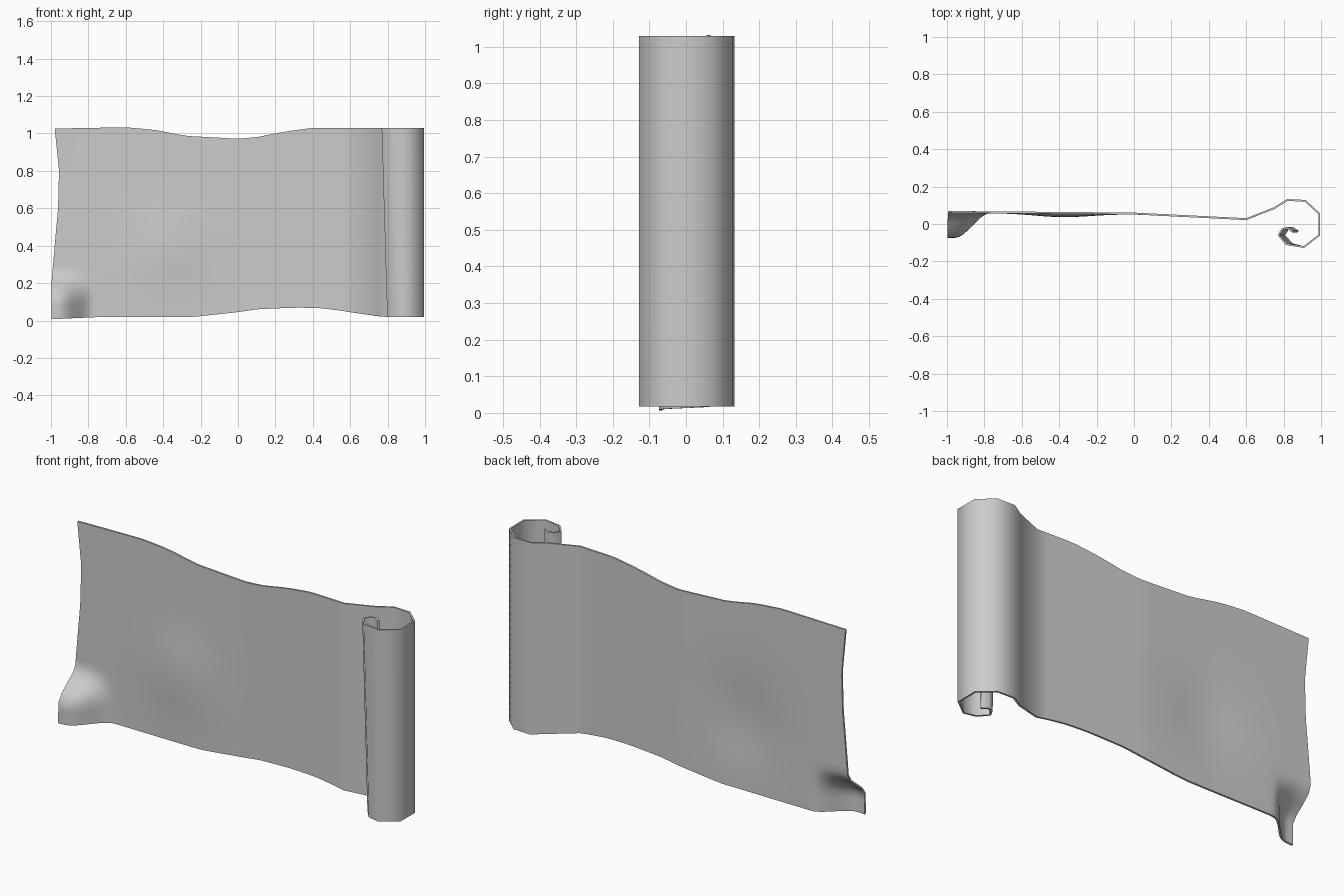
import bpy, math

if "Cube" in bpy.data.objects:
    bpy.data.objects.remove(bpy.data.objects["Cube"])


def interp(pts, v):
    """Smooth interpolation through (position, value) pairs."""
    if v <= pts[0][0]:
        return pts[0][1]
    for (a, fa), (b, fb) in zip(pts, pts[1:]):
        if v <= b:
            return fa + (fb - fa) * (v - a) / (b - a)
    return pts[-1][1]


def smooth(v):
    v = max(0.0, min(1.0, v))
    return v * v * (3 - 2 * v)


# Edge curves of the sheet: top and bottom heights along x, left outline along z
TOP = [(-1, 1.026), (-0.6, 1.033), (-0.45, 1.02), (-0.28, 0.987), (0, 0.972),
       (0.1, 0.98), (0.25, 1.01), (0.4, 1.03), (1, 1.03)]
BOTTOM = [(-1, 0.006), (-0.75, 0.018), (-0.25, 0.018), (0, 0.045), (0.1, 0.06),
          (0.3, 0.069), (0.43, 0.067), (0.55, 0.053), (0.7, 0.028), (0.8, 0.018)]
LEFT = [(0, -0.998), (0.2, -0.997), (0.4, -0.98), (0.6, -0.962), (0.8, -0.957), (1.03, -0.98)]

# Plan profile: nearly flat sheet, then the faceted roll and its inner lip
FLAT = [(-0.98, 0.064), (-0.7, 0.062), (0, 0.056), (0.6, 0.026)]
ROLL = [(0.75, 0.085), (0.82, 0.128), (0.915, 0.124), (0.99, 0.055), (0.99, -0.06), (0.908, -0.123)]
LIP = [(0.815, -0.108), (0.773, -0.06), (0.793, -0.027), (0.818, -0.021), (0.848, -0.04)]

left_xs = [-0.98 + 0.28 * i / 14 for i in range(14)]
flat_xs = left_xs + [-0.7 + 1.3 * i / 24 for i in range(25)]
profile = [(x, interp(FLAT, x)) for x in flat_xs] + ROLL + LIP
lip_start = len(profile) - len(LIP)
ROWS = 28

verts, faces = [], []
for c, (px, py) in enumerate(profile):
    for r in range(ROWS + 1):
        t = r / ROWS
        in_roll = c >= len(flat_xs)
        lo = 0.018 if px > 0.8 or c >= lip_start else interp(BOTTOM, px)
        hi = 1.03 if in_roll else interp(TOP, px)
        z = lo + (hi - lo) * t
        x, y = px, py
        if not in_roll:
            # wavy left edge, curled lower corner and soft dent
            x += (interp(LEFT, z) + 0.98) * smooth((-0.6 - px) / 0.38)
            y -= 0.133 * smooth((-0.77 - x) / 0.19) * smooth((0.26 - z) / 0.15)
            y -= 0.018 * math.exp(-((x + 0.38) / 0.2) ** 2 - ((z - 0.38) / 0.22) ** 2)
        elif c >= lip_start:
            # the lip leans along its height
            x += 0.03 * (1 - t)
        verts.append((x, y, z))
for c in range(len(profile) - 1):
    for r in range(ROWS):
        a = c * (ROWS + 1) + r
        b = a + ROWS + 1
        faces.append((a, b, b + 1, a + 1))

# Parchment sheet with thin solid edge
mesh = bpy.data.meshes.new("parchment_scroll")
mesh.from_pydata(verts, [], faces)
scroll = bpy.data.objects.new("parchment_scroll", mesh)
bpy.context.collection.objects.link(scroll)
solid = scroll.modifiers.new("thickness", 'SOLIDIFY')
solid.thickness = 0.01
solid.offset = 0
bpy.context.view_layer.objects.active = scroll
scroll.select_set(True)
bpy.ops.object.modifier_apply(modifier="thickness")
bpy.ops.object.shade_smooth_by_angle(angle=math.radians(60))
